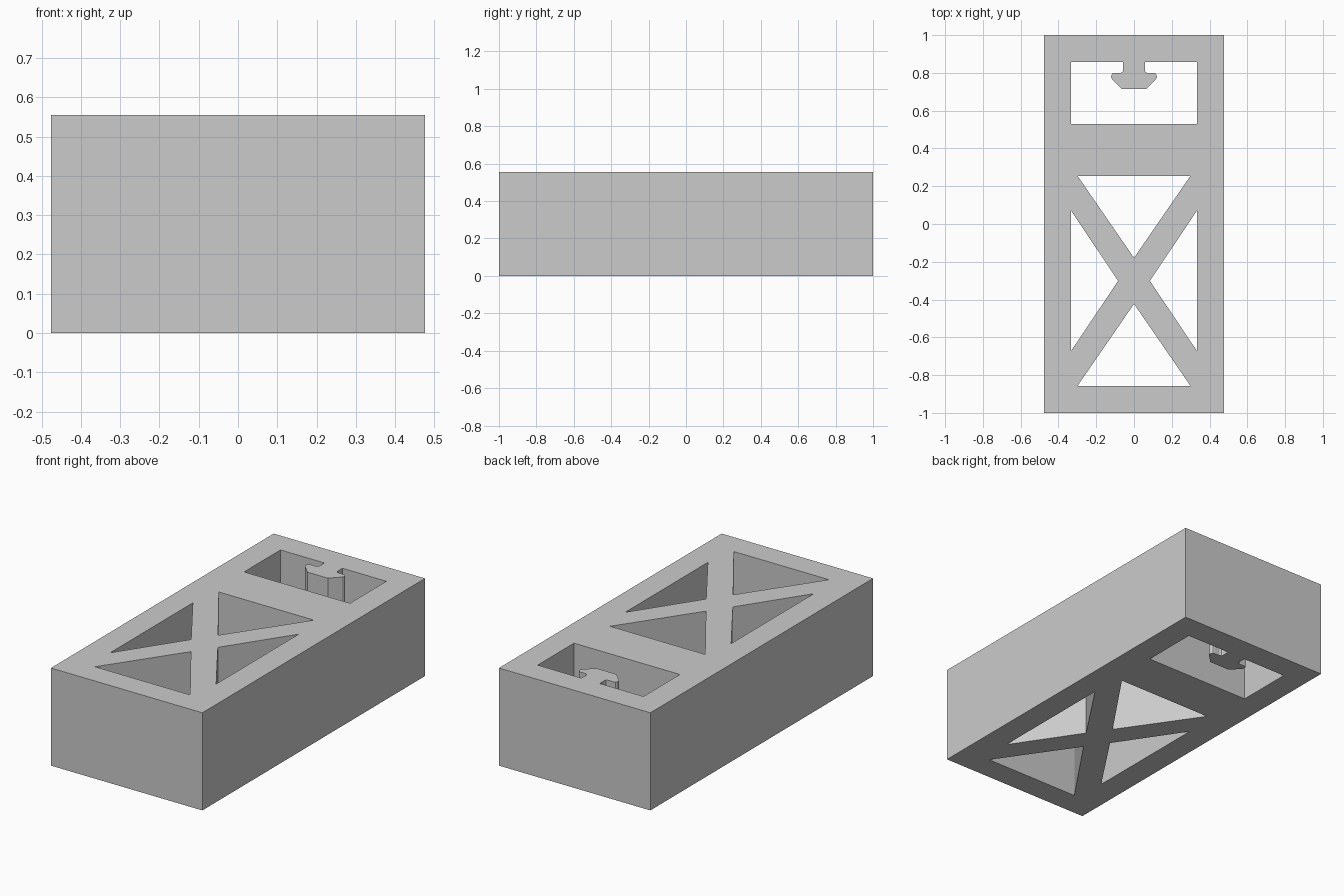
import bpy
import bmesh

cube = bpy.data.objects.get("Cube")
if cube:
    bpy.data.objects.remove(cube, do_unlink=True)

HALF_W, HALF_L, HEIGHT, WALL = 0.476, 1.0, 0.555, 0.143
IN_X, IN_Y = HALF_W - WALL, HALF_L - WALL
CROSS_Y = -0.301      # centre of the cross brace


def mirrored(half):
    """Close a right-hand half outline with its mirror image."""
    return half + [(-x, y) for x, y in reversed(half) if abs(x) > 1e-6]


# Outer block
outer = [(-HALF_W, -HALF_L), (HALF_W, -HALF_L), (HALF_W, HALF_L), (-HALF_W, HALF_L)]

# Clip window: rectangle with a rounded hook hanging from the back wall
hook = [(0.064, 0.715), (0.117, 0.768), (0.121, 0.778), (0.120, 0.789),
        (0.114, 0.797), (0.104, 0.800), (0.070, 0.800), (0.061, 0.804),
        (0.057, 0.813), (0.057, IN_Y)]
window = mirrored(hook + [(IN_X, IN_Y), (IN_X, 0.53)])

# Four triangular openings that leave an X brace
triangles = []
for side in (-1, 1):
    triangles.append([(-0.299, CROSS_Y + side * 0.556),
                      (0.299, CROSS_Y + side * 0.556),
                      (0, CROSS_Y + side * 0.122)])
    triangles.append([(side * IN_X, CROSS_Y + 0.371),
                      (side * IN_X, CROSS_Y - 0.371),
                      (side * 0.084, CROSS_Y)])

# Fill the plan between the loops, then extrude it to full height
bm = bmesh.new()
edges = []
for loop in [outer, window] + triangles:
    verts = [bm.verts.new((x, y, 0)) for x, y in loop]
    edges += [bm.edges.new((a, b)) for a, b in zip(verts, verts[1:] + verts[:1])]
bmesh.ops.triangle_fill(bm, edges=edges, use_beauty=True, normal=(0, 0, 1))
result = bmesh.ops.extrude_face_region(bm, geom=bm.faces[:], use_keep_orig=True)
top = [g for g in result["geom"] if isinstance(g, bmesh.types.BMVert)]
bmesh.ops.translate(bm, verts=top, vec=(0, 0, HEIGHT))
bmesh.ops.recalc_face_normals(bm, faces=bm.faces[:])

mesh = bpy.data.meshes.new("braced_block")
bm.to_mesh(mesh)
bm.free()

# Plain grey material
grey = bpy.data.materials.new("plain grey")
grey.use_nodes = True
color = (0.6, 0.6, 0.6, 1)
grey.diffuse_color = color
grey.node_tree.nodes["Principled BSDF"].inputs["Base Color"].default_value = color
mesh.materials.append(grey)

block = bpy.data.objects.new("braced_block", mesh)
bpy.context.collection.objects.link(block)
